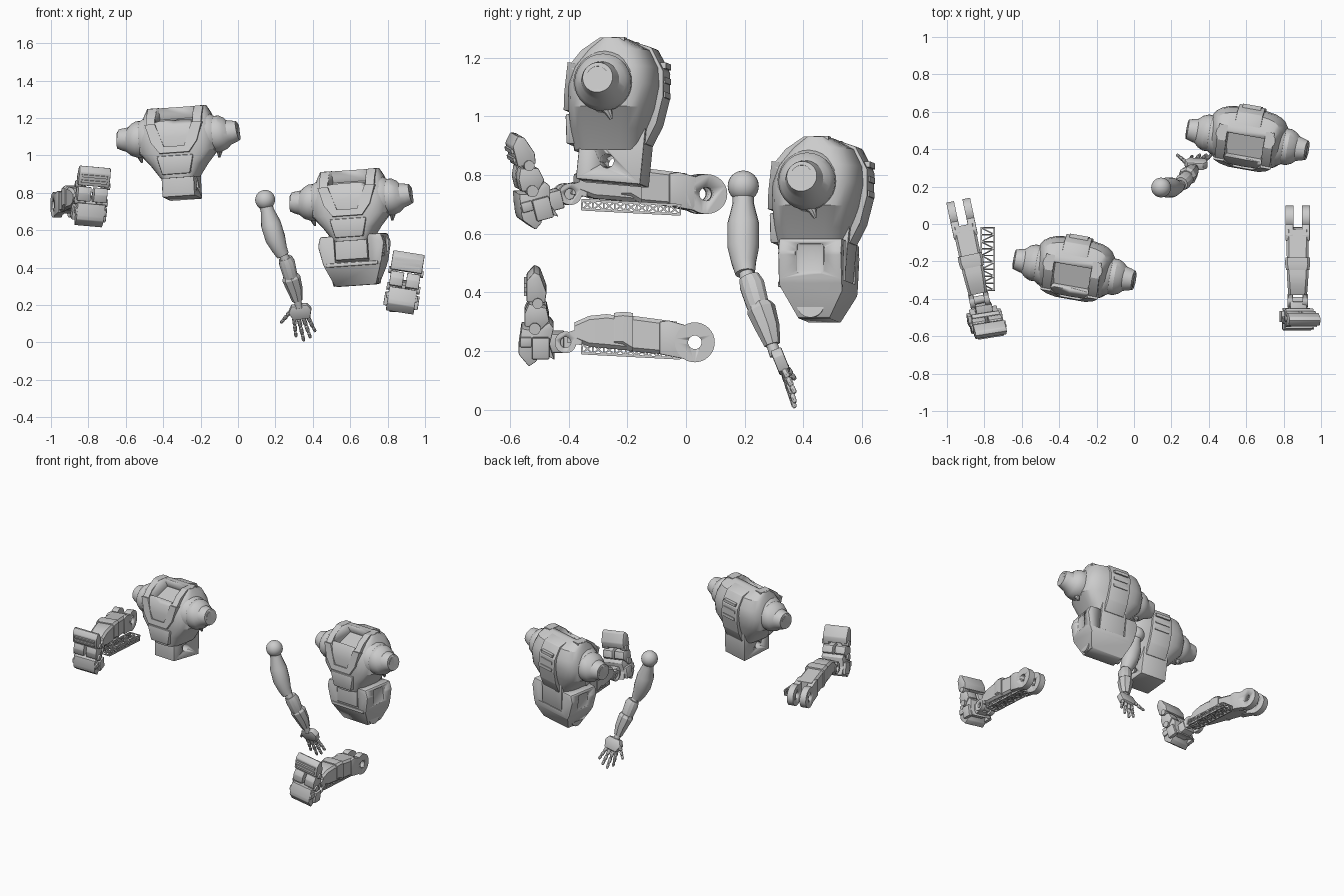
import bpy, bmesh
from math import sin, cos, pi, radians, copysign
from mathutils import Matrix, Vector

if "Cube" in bpy.data.objects:
    bpy.data.objects.remove(bpy.data.objects["Cube"])

I4 = Matrix.Identity(4)
T = lambda x, y, z: Matrix.Translation((x, y, z))
R = lambda deg, ax: Matrix.Rotation(radians(deg), 4, ax)


def finish(name, bm, M=I4, bevel=0.0):
    bmesh.ops.recalc_face_normals(bm, faces=bm.faces)
    if bevel:
        bmesh.ops.bevel(bm, geom=bm.edges[:], offset=bevel, segments=2, profile=0.5, affect='EDGES')
    bm.transform(M)
    me = bpy.data.meshes.new(name)
    bm.to_mesh(me)
    bm.free()
    ob = bpy.data.objects.new(name, me)
    bpy.context.collection.objects.link(ob)
    bpy.ops.object.select_all(action='DESELECT')
    ob.select_set(True)
    bpy.context.view_layer.objects.active = ob
    bpy.ops.object.shade_smooth_by_angle(angle=radians(28))
    return ob


def loft(name, rings, M=I4, bevel=0.0):
    bm = bmesh.new()
    vs = [[bm.verts.new(p) for p in r] for r in rings]
    n = len(rings[0])
    for a, b in zip(vs, vs[1:]):
        for i in range(n):
            bm.faces.new((a[i], a[(i + 1) % n], b[(i + 1) % n], b[i]))
    bm.faces.new(vs[0])
    bm.faces.new(vs[-1])
    return finish(name, bm, M, bevel)


def prism(name, pts, a, b, M=I4, axis='x', bevel=0.0):
    put = (lambda t, p: (t, p[0], p[1])) if axis == 'x' else (lambda t, p: (p[0], t, p[1]))
    return loft(name, [[put(t, p) for p in pts] for t in (a, b)], M, bevel)


def box(name, lo, hi, M=I4, bevel=0.0):
    pts = [(lo[1], lo[2]), (hi[1], lo[2]), (hi[1], hi[2]), (lo[1], hi[2])]
    return prism(name, pts, lo[0], hi[0], M, 'x', bevel)


def disc(name, c, r, hw, M=I4, n=32):
    pts = [(c[1] + r * cos(2 * pi * i / n), c[2] + r * sin(2 * pi * i / n)) for i in range(n)]
    return prism(name, pts, c[0] - hw, c[0] + hw, M)


def tube(name, pts, M=I4, n=16):
    """Round loft along points (x, y, z, radius)."""
    P = [Vector(p[:3]) for p in pts]
    rings = []
    for i, p in enumerate(P):
        q = (P[min(i + 1, len(P) - 1)] - P[max(i - 1, 0)]).to_track_quat('Z', 'Y')
        rings.append([p + q @ Vector((pts[i][3] * cos(2 * pi * k / n), pts[i][3] * sin(2 * pi * k / n), 0))
                      for k in range(n)])
    return loft(name, rings, M)


def cut(ob, cutter):
    cutter.hide_render = True
    m = ob.modifiers.new("cut", 'BOOLEAN')
    m.operation, m.object, m.solver = 'DIFFERENCE', cutter, 'EXACT'
    bpy.context.view_layer.objects.active = ob
    bpy.ops.object.modifier_apply(modifier=m.name)
    bpy.data.objects.remove(cutter)


def section(z, hw, yf, yb, n=28, e=0.62):
    c, d = (yf + yb) / 2, (yb - yf) / 2
    f = lambda v: copysign(abs(v) ** e, v)
    return [(hw * f(cos(2 * pi * i / n)), c + d * f(sin(2 * pi * i / n)), z) for i in range(n)]


def torso(M):
    # chest shell with neck pocket
    chest = loft("chest", [section(*s) for s in (
        (-.22, .10, -.14, .10), (-.15, .15, -.15, .12), (-.08, .21, -.155, .145), (0, .215, -.155, .16),
        (.06, .20, -.14, .155), (.12, .178, -.095, .125), (.158, .16, -.04, .05))], M)
    cut(chest, box("pocket", (-.1, -.075, -.07), (.1, .07, .12), M @ T(0, -.055, .135) @ R(22, 'X')))
    # raised front plate leaning back, and narrow lower panel
    prism("chest_plate", [(-.155, .05), (-.1, .05), (-.055, -.075), (.055, -.075), (.1, .05), (.155, .05),
                          (.125, -.05), (.08, -.11), (-.08, -.11), (-.125, -.05)], -.166, -.08,
          M @ T(0, 0, -.0) @ R(-9, 'X') @ T(0, .012, 0), 'y')
    prism("belly_plate", [(-.1, -.1), (.1, -.1), (.075, -.2), (-.075, -.2)], -.16, -.05, M, 'y', .006)
    # collar rails either side of the pocket
    for s in (-1, 1):
        prism("collar_rail", [(-.142, .06), (-.098, .115), (-.035, .158), (.05, .16), (.05, .1), (-.1, .03)],
              s * .103, s * .15, M)
    # back spine strip and panels
    prism("back_strip", [(.05, .155), (.13, .13), (.172, .05), (.172, -.04), (.15, -.13), (.115, -.2),
                         (.07, -.2), (.07, .1)], -.07, .07, M, 'x', .004)
    for z in (-.03, .02, .07):
        box("back_rib", (-.05, .15, z - .01), (.05, .177, z + .01), M)
    for s in (-1, 1):
        # shoulder stubs, profile along x
        tube("shoulder", [(s * x, -.01, z, r) for x, z, r in (
            (.12, .0, .12), (.18, .0, .11), (.20, .0, .097), (.225, .0, .098), (.255, .0, .085), (.275, .003, .066),
            (.30, .006, .06), (.325, .01, .052), (.328, .01, .038), (.31, .01, .034))], M, 28)
        tube("underarm_fin", [(s * .215, -.02, -.06, .028), (s * .215, .01, -.1, .014), (s * .21, .018, -.125, .006)],
             M, 8)
    # waist block with side pin hole
    W = M @ T(0, 0, -.19) @ R(-5, 'X')
    waist = box("waist", (-.088, -.112, -.14), (.088, .112, .06), W, .006)
    cut(waist, disc("pin_hole", (0, -.01, -.07), .024, .2, W))


def torso_frame(x, y, z):
    return T(x, y, z) @ R(-10, 'Z') @ R(-4, 'Y')


torso(torso_frame(-.318, -.235, 1.1))
B = torso_frame(.607, .46, .763)
torso(B)

# pelvis around the second waist
pelvis = prism("pelvis", [(-.165, -.19), (-.18, -.24), (-.16, -.335), (-.11, -.46), (.11, -.46), (.16, -.335),
                          (.18, -.24), (.165, -.19)], -.115, .105, B, 'y', .008)
for s in (-1, 1):
    y = s * .11
    cut(pelvis, prism("corner", [(y * 1.1, -.335), (s * .045, -.475), (s * .3, -.475), (s * .3, -.335)], -.4, .4, B))
    cut(pelvis, box("hip_notch", (min(s * .16, s * .3), -.055, -.315), (max(s * .16, s * .3), .045, -.205), B, .015))
    disc("hip_wheel", (s * .1, -.01, -.41), .048, .025, B)
cut(pelvis, box("waist_slot", (-.092, -.3, -.33), (.092, .3, -.1), B))
box("pelvis_front_bar", (-.14, -.121, -.355), (.14, -.08, -.335), B, .005)

# arm
bm = bmesh.new()
bmesh.ops.create_uvsphere(bm, u_segments=24, v_segments=16, radius=.053)
finish("shoulder_ball", bm, T(.145, .195, .762))
tube("upper_arm", [(.15, .195, .73, .036), (.157, .195, .705, .036), (.175, .195, .635, .054), (.2, .195, .555, .054),
                   (.222, .197, .50, .042), (.24, .202, .465, .034)])
tube("elbow", [(.243, .204, .468, .024), (.262, .217, .42, .03)])
tube("forearm_upper", [(.252, .215, .452, .036), (.262, .225, .425, .044), (.278, .242, .365, .04),
                       (.287, .252, .335, .036)], n=12)
tube("forearm_guard", [(.279, .25, .36, .04), (.285, .256, .342, .05), (.305, .278, .28, .042),
                       (.318, .294, .222, .028)], n=8)
tube("wrist", [(.318, .292, .225, .02), (.327, .305, .185, .02)])
H = T(.33, .322, .165) @ R(22, 'X') @ R(-8, 'Y')
prism("palm", [(-.04, .04), (.045, .04), (.065, .01), (.05, -.04), (-.04, -.04), (-.06, .005)], -.02, .02, H, 'y', .006)
for (x0, y0, z0), (x1, y1, z1) in (((.28, .33, .165), (.23, .372, .105)), ((.30, .335, .13), (.31, .365, .03)),
                                   ((.325, .338, .125), (.352, .372, .008)), ((.35, .338, .13), (.387, .372, .025)),
                                   ((.372, .335, .14), (.413, .372, .058))):
    k = lambda t, bow: (x0 + (x1 - x0) * t, y0 + (y1 - y0) * t - bow, z0 + (z1 - z0) * t)
    for t0, t1, r in ((0, .36, .0115), (.38, .7, .0105), (.72, 1, .009)):
        tube("finger_joint", [(*k(t0, 0), r * .8), (*k(t0 + .06, .002), r), (*k(t1 - .06, .002), r),
                              (*k(t1, 0), r * .65)], n=10)


def leg(M, F):
    """Lower leg lying along -y, knee at origin; F places the foot about the ankle."""
    for s in (-1, 1):
        ring = disc("knee_ring", (s * .044, 0, 0), .068, .021, M)
        cut(ring, disc("knee_hole", (s * .044, 0, 0), .023, .1, M))
        prism("knee_fork", [(-.03, .058), (-.09, .075), (-.12, .07), (-.12, -.04), (-.03, -.058)],
              s * .023, s * .065, M, 'x', .004)

    # shin loft with chamfered box sections: y, half width, bottom, top
    def shin(name, secs, c=.013):
        loft(name, [[(x, y, z) for x, z in ((w, lo + c), (w, hi - c), (w - c, hi), (c - w, hi), (-w, hi - c),
                                            (-w, lo + c), (c - w, lo), (w - c, lo))] for y, w, lo, hi in secs], M)
    shin("calf", [(-.06, .06, -.045, .07), (-.15, .059, -.037, .082), (-.225, .058, -.03, .092)])
    shin("shin_band", [(-.21, .066, -.032, .1), (-.245, .067, -.01, .104), (-.275, .062, -.01, .1)])
    shin("shin", [(-.22, .058, -.028, .085), (-.30, .058, -.02, .096), (-.36, .054, -.015, .09),
                  (-.41, .05, .005, .068)])
    for s in (-1, 1):
        ank = disc("ankle_ring", (s * .04, -.44, 0), .037, .014, M)
        cut(ank, disc("ankle_hole", (s * .04, -.44, 0), .018, .1, M))
        prism("ankle_arm", [(-.385, .05), (-.43, .035), (-.435, 0), (-.385, -.01)], s * .028, s * .05, M)
    disc("ankle_pin", (0, -.44, 0), .02, .028, M)
    # foot, coordinates relative to the ankle
    box("ankle_block", (-.045, -.07, -.03), (.045, .02, .035), F, .006)
    prism("heel", [(-.135, -.01), (-.125, .06), (-.08, .05), (-.03, .08), (-.015, .06), (-.03, 0), (-.012, -.05),
                   (-.06, -.02), (-.075, -.055), (-.1, -.072), (-.135, -.03)], -.075, .075, F, 'x', .004)
    box("sole_bar", (-.085, -.13, -.005), (.085, -.09, .03), F, .005)
    for s in (-1, 1):
        box("heel_side", (s * .079 - .014, -.09, -.045), (s * .079 + .014, -.03, .03), F, .005)
        prism("mid_toe", [(-.115, .068), (-.06, .055), (-.03, .085), (-.04, .13), (-.1, .145), (-.115, .11)],
              s * .008, s * .08, F, 'x', .004)
        disc("toe_hinge", (s * .07, -.07, .148), .018, .024, F, 16)
        disc("mid_hinge", (s * .06, -.08, .06), .02, .03, F, 16)
    prism("toe", [(-.108, .152), (-.045, .148), (-.04, .185), (-.062, .245), (-.082, .255), (-.108, .225)],
          -.085, .085, F, 'x', .005)
    for z in (.17, .2):
        box("toe_ridge", (-.07, -.116, z), (.07, -.09, z + .014), F)


MB = T(.875, .03, .23)
leg(MB, MB @ T(0, -.465, 0) @ R(9, 'Y'))
MA = T(-.925, .056, .735) @ R(12, 'Z') @ Matrix.Diagonal((1, 1.07, 1, 1))
leg(MA, T(-.805, -.445, .715) @ R(9, 'Z') @ R(5, 'Y') @ R(15, 'X'))


def truss(x, z):
    """Braced lattice beam below a leg."""
    bm = bmesh.new()

    def bar(a, b, r=.0028):
        a, b = Vector(a), Vector(b)
        d = b - a
        bmesh.ops.create_cube(bm, size=1, matrix=T(*((a + b) / 2)) @ d.to_track_quat('Z', 'Y').to_matrix().to_4x4()
                              @ Matrix.Diagonal((2 * r, 2 * r, d.length, 1)))
    n, w, h, L = 9, .036, .016, .335
    P = lambda i, sx, sz: (sx * w, -L / 2 + L * i / n, sz * h)
    for sx in (-1, 1):
        for sz in (-1, 1):
            bar(P(0, sx, sz), P(n, sx, sz), .004)
    for i in range(n + 1):
        for s in (-1, 1):
            bar(P(i, s, -1), P(i, s, 1))
            bar(P(i, -1, s), P(i, 1, s))
            if i < n:
                bar(P(i, s, -1), P(i + 1, s, 1))
                bar(P(i, s, 1), P(i + 1, s, -1))
                bar(P(i, 1 - 2 * (i % 2), s), P(i + 1, 2 * (i % 2) - 1, s))
    finish("truss", bm, T(x, -.187, z) @ R(-3, 'X'))


truss(.875, .2)
truss(-.782, .69)
